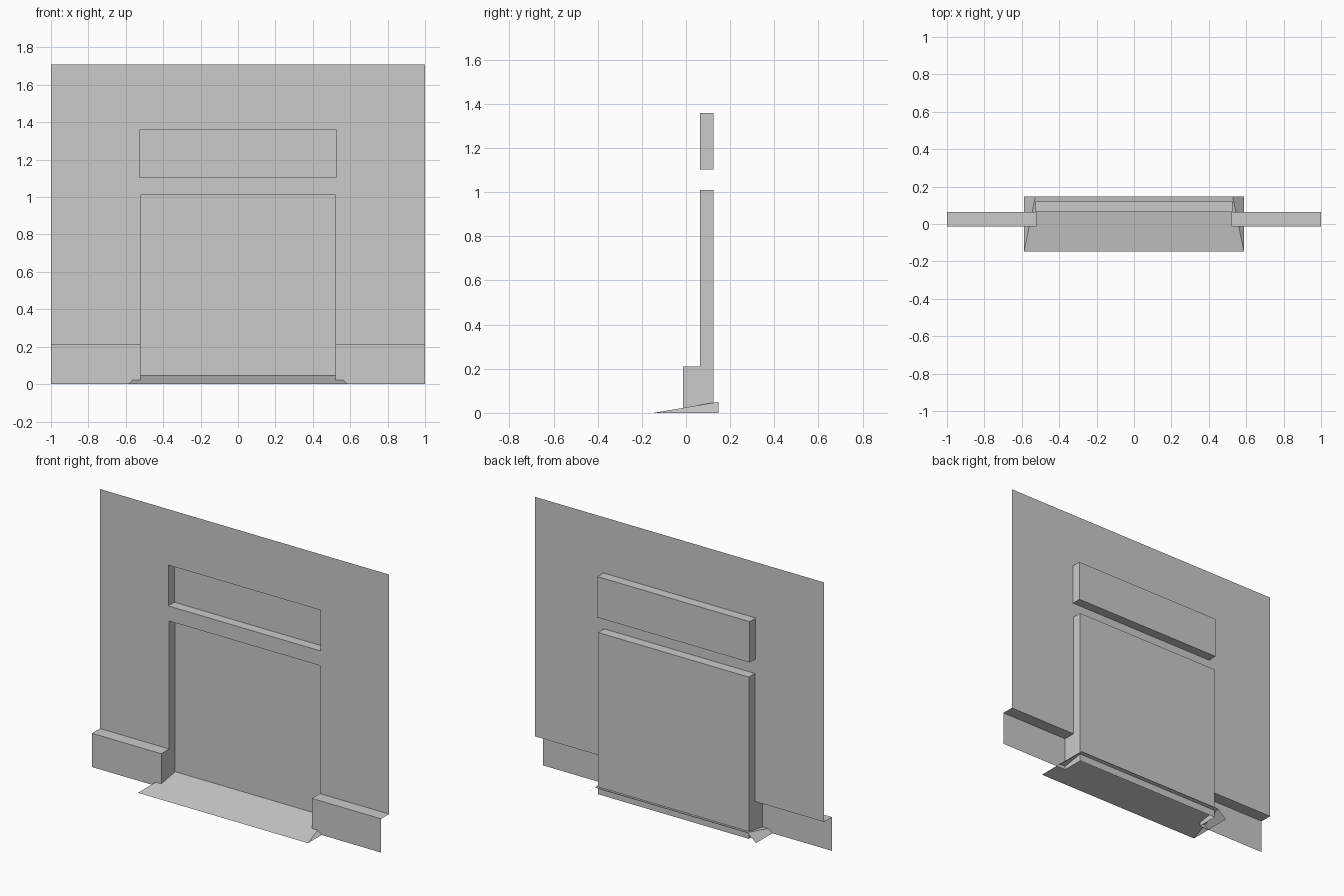
import bpy, bmesh

if "Cube" in bpy.data.objects:
    bpy.data.objects.remove(bpy.data.objects["Cube"])

# Key dimensions
W, H = 1.0, 1.708            # wall half width, height
PH = 0.211                   # plinth height
DX, DZ = 0.521, 1.011        # door half width, head height
WX, W0, W1 = 0.527, 1.104, 1.359   # window half width, sill, head
YP, YW, YB = -0.014, 0.064, 0.124  # plinth front, wall face, recess back
RX0, RX1, RY, RZ = 0.588, 0.527, 0.148, 0.05  # ramp


def build(name, faces):
    """Make an object from loose polygons, welding shared corners."""
    bm = bmesh.new()
    for pts in faces:
        bm.faces.new([bm.verts.new(p) for p in pts])
    bmesh.ops.remove_doubles(bm, verts=bm.verts, dist=1e-5)
    me = bpy.data.meshes.new(name)
    bm.to_mesh(me)
    bm.free()
    ob = bpy.data.objects.new(name, me)
    bpy.context.collection.objects.link(ob)
    return ob


def panel(x0, x1, z0, z1, y):      # faces the front
    return [(x0, y, z0), (x1, y, z0), (x1, y, z1), (x0, y, z1)]


def shelf(x0, x1, y0, y1, z):      # faces up
    return [(x0, y0, z), (x1, y0, z), (x1, y1, z), (x0, y1, z)]


def jamb(x, y0, y1, z0, z1):       # left side faces +x, right side faces -x
    q = [(x, y0, z0), (x, y1, z0), (x, y1, z1), (x, y0, z1)]
    return q if x < 0 else q[::-1]


# Thin wall face with door and window openings
wall = [panel(-W, W, W1, H, YW), panel(-W, W, DZ, W0, YW)]
for s in (-1, 1):
    for inner, z0, z1 in ((WX, W0, W1), (DX, PH, DZ)):
        a, b = sorted((s * inner, s * W))
        wall.append(panel(a, b, z0, z1, YW))
build("wall_face", wall)

# Recessed window
build("window_recess", [
    panel(-WX, WX, W0, W1, YB),
    shelf(-WX, WX, YW, YB, W0),
    shelf(-WX, WX, YW, YB, W1)[::-1],
    jamb(-WX, YW, YB, W0, W1), jamb(WX, YW, YB, W0, W1)])

# Recessed door with its upper jambs
build("door_recess", [
    panel(-DX, DX, 0, DZ, YB),
    shelf(-DX, DX, YW, YB, DZ)[::-1],
    jamb(-DX, YW, YB, PH, DZ), jamb(DX, YW, YB, PH, DZ)])

# Projecting plinth either side of the door
for s, name in ((-1, "plinth_left"), (1, "plinth_right")):
    a, b = sorted((s * DX, s * W))
    build(name, [panel(a, b, 0, PH, YP), shelf(a, b, YP, YW, PH),
                 jamb(s * DX, YP, YB, 0, PH)])

# Sloped threshold ramp with tapered sides, open underneath
fl, fr = (-RX0, -RY, 0), (RX0, -RY, 0)
bl, br = (-RX1, RY, RZ), (RX1, RY, RZ)
build("threshold_ramp", [
    [fl, fr, br, bl],
    [fr, (RX0, RY, 0), br],
    [fl, bl, (-RX0, RY, 0)]])
